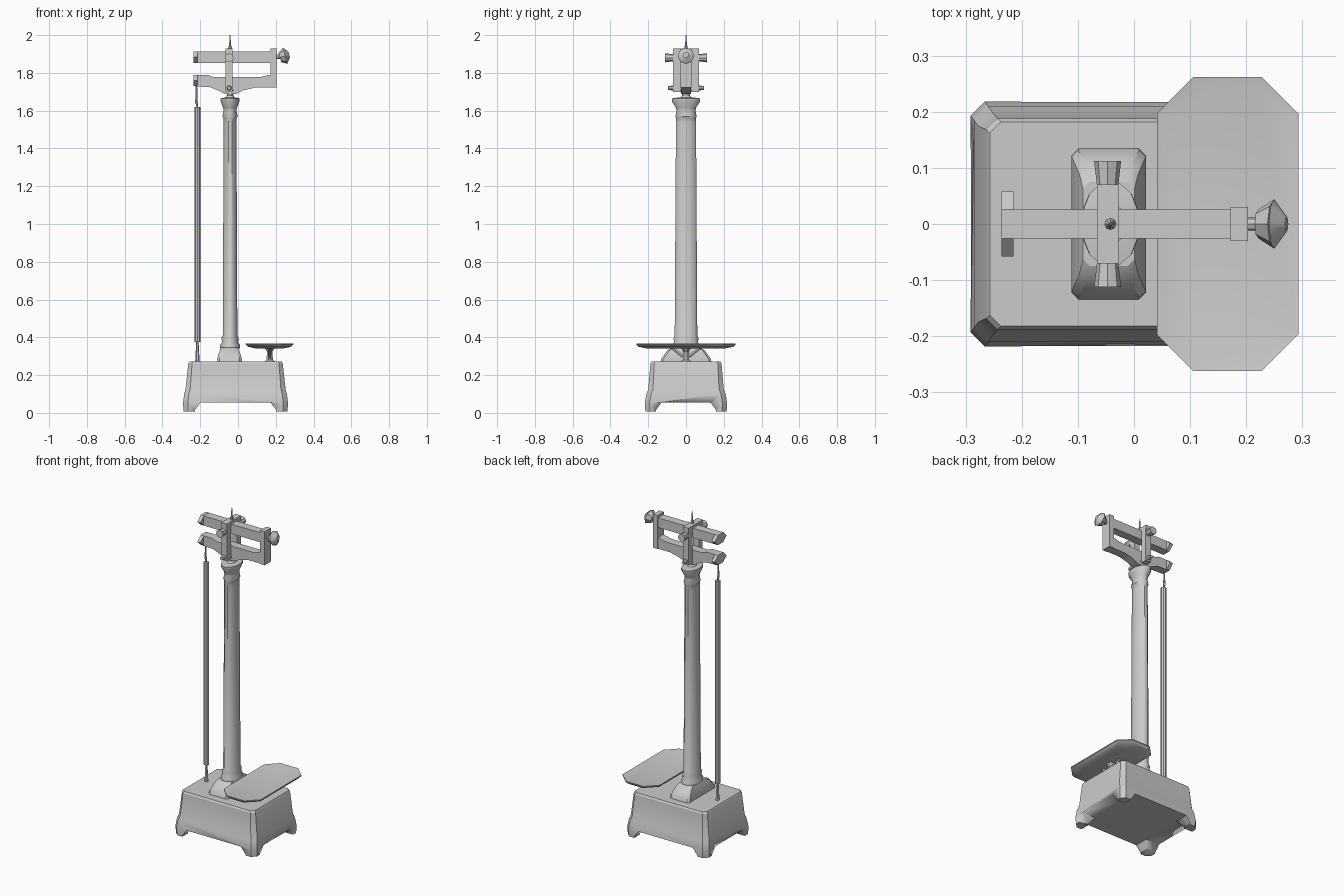
import bpy, bmesh, math
from mathutils import Vector

cube = bpy.data.objects.get("Cube")
if cube:
    bpy.data.objects.remove(cube, do_unlink=True)

grey = bpy.data.materials.new("light grey metal")
grey.use_nodes = True
COLOUR = (0.6, 0.6, 0.6, 1)
grey.diffuse_color = COLOUR
grey.node_tree.nodes["Principled BSDF"].inputs["Base Color"].default_value = COLOUR

CX = -0.042  # column axis


def make(name, bm, smooth=30):
    bmesh.ops.recalc_face_normals(bm, faces=bm.faces)
    mesh = bpy.data.meshes.new(name)
    bm.to_mesh(mesh)
    bm.free()
    mesh.materials.append(grey)
    obj = bpy.data.objects.new(name, mesh)
    bpy.context.collection.objects.link(obj)
    bpy.ops.object.select_all(action='DESELECT')
    obj.select_set(True)
    bpy.context.view_layer.objects.active = obj
    bpy.ops.object.shade_smooth_by_angle(angle=math.radians(smooth))
    return obj


def loft(name, rings, smooth=30):
    """Skin a stack of equal-length rings and cap both ends."""
    bm = bmesh.new()
    loops = [[bm.verts.new(p) for p in ring] for ring in rings]
    n = len(loops[0])
    for a, b in zip(loops, loops[1:]):
        for i in range(n):
            bm.faces.new((a[i], a[(i + 1) % n], b[(i + 1) % n], b[i]))
    bm.faces.new(loops[0])
    bm.faces.new(loops[-1])
    return make(name, bm, smooth)


def oct_ring(cx, hx, hy, z, cut):
    """Rectangle with clipped corners."""
    pts = []
    for sx, sy in ((1, 1), (-1, 1), (-1, -1), (1, -1)):
        pair = [(cx + sx * hx, sy * (hy - cut), z), (cx + sx * (hx - cut), sy * hy, z)]
        pts += pair if sx * sy > 0 else pair[::-1]
    return pts


def ellipse(cx, rx, ry, z, n=12):
    return [(cx + rx * math.cos(math.tau * (i + .5) / n),
             ry * math.sin(math.tau * (i + .5) / n), z) for i in range(n)]


def prism(name, outline, half, axis='y'):
    """Extrude an outline symmetrically across y (x,z points) or x (y,z points)."""
    def place(p, d):
        return (p[0], d, p[1]) if axis == 'y' else (d, p[0], p[1])
    return loft(name, [[place(p, d) for p in outline] for d in (-half, half)])


def box(name, x0, x1, y0, y1, z0, z1):
    return loft(name, [[(x0, y0, z), (x1, y0, z), (x1, y1, z), (x0, y1, z)] for z in (z0, z1)])


def rod(name, a, b, r0, r1, sides=8):
    """Tapered bar between two points."""
    a, b = Vector(a), Vector(b)
    q = (b - a).to_track_quat('Z', 'Y')
    circle = [(math.cos(math.tau * i / sides), math.sin(math.tau * i / sides)) for i in range(sides)]
    return loft(name, [[p + q @ Vector((c * r, s * r, 0)) for c, s in circle]
                       for p, r in ((a, r0), (b, r1))])


# Flared base box with arches cut between the four feet
base = loft("base", [oct_ring(-0.013, hx, hy, z, cut) for hx, hy, z, cut in (
    (.275, .215, .008, .025), (.278, .218, .05, .025), (.272, .21, .1, .025),
    (.265, .2, .125, .025), (.25, .188, .262, .02), (.244, .182, .272, .02))], 25)


def arch(c, w, z=0.055):
    return [(c - w - .03, -.05), (c - w - .03, .015), (c - w, z),
            (c + w, z), (c + w + .03, .015), (c + w + .03, -.05)]


for cutter in (prism("arch_cutter_front", arch(-.013, .185), .5),
               prism("arch_cutter_side", arch(0, .13), .5, 'x')):
    cutter.hide_render = True
    mod = base.modifiers.new("arch", 'BOOLEAN')
    mod.operation = 'DIFFERENCE'
    mod.solver = 'EXACT'
    mod.object = cutter
    bpy.context.view_layer.objects.active = base
    bpy.ops.object.modifier_apply(modifier=mod.name)
    bpy.data.objects.remove(cutter, do_unlink=True)

# Plinth under the column
loft("plinth", [oct_ring(-.045, hx, hy, z, .012) for hx, hy, z in (
    (.066, .135, .268), (.066, .132, .285), (.052, .1, .33), (.046, .075, .345))])

# Column with foot moulding and flared capital
loft("column", [ellipse(CX, rx, ry, z) for rx, ry, z in (
    (.054, .075, .34), (.054, .075, .36), (.044, .066, .375), (.047, .068, .395),
    (.04, .062, .41), (.035, .055, 1.54), (.035, .055, 1.56), (.042, .058, 1.57),
    (.035, .052, 1.6), (.038, .055, 1.615), (.052, .078, 1.65), (.052, .078, 1.665),
    (.026, .04, 1.67))], 40)
loft("neck", [ellipse(CX, r, r * 1.2, z) for r, z in (
    (.028, 1.665), (.018, 1.68), (.018, 1.695), (.03, 1.71))])

# Oval weighing pan on a short stalk
loft("pan", [oct_ring(.167, .126 - d, .262 - d, z, .065) for d, z in (
    (.05, .342), (.012, .35), (0, .362), (0, .368), (.008, .366))])
loft("pan_stalk", [ellipse(.168, r, r, z, 8) for r, z in (
    (.035, .27), (.018, .28), (.016, .325), (.03, .345))])
for s in (-1, 1):
    rod("pan_bracket", (.168, s * .01, .295), (.168, s * .08, .347), .011, .007, 6)

# Lower beam with a sagging belly, upper beam and end post
prism("lower_beam", [(-.225, 1.79), (-.225, 1.728), (-.15, 1.725), (-.1, 1.705),
                     (-.07, 1.688), (-.01, 1.688), (.03, 1.708), (.09, 1.722),
                     (.2, 1.722), (.2, 1.79), (.165, 1.79), (.12, 1.778),
                     (-.13, 1.778), (-.16, 1.79)], .026)
box("upper_beam", -.215, .18, -.026, .026, 1.853, 1.912)
box("end_post", .172, .203, -.03, .03, 1.722, 1.928)

# Yoke straddling both beams
for s in (-1, 1):
    y0, y1 = sorted((s * .03, s * .068))
    box("yoke_cheek", -.066, -.028, y0, y1, 1.7, 1.91)
    rod("yoke_knob", (-.047, s * .06, 1.88), (-.047, s * .112, 1.88), .018, .024)
    rod("yoke_foot", (-.047, s * .06, 1.72), (-.047, s * .095, 1.72), .014, .01)
box("yoke_bridge", -.066, -.028, -.07, .07, 1.905, 1.928)
rod("finial", (CX, 0, 1.925), (CX, 0, 1.955), .011, .004)
rod("finial_tip", (CX, 0, 1.95), (CX, 0, 2.0), .005, .002)

# Beam end plates and the adjusting weight
for z in (1.883, 1.76):
    loft("left_end_plate", [[(x, y, z + h) for y, h in (
        (-.058, 0), (-.026, -.03), (.026, -.03), (.058, 0), (.026, .03), (-.026, .03))]
        for x in (-.236, -.215)])
rod("weight_screw", (.19, 0, 1.885), (.25, 0, 1.885), .012, .012)
rod("adjusting_weight", (.222, 0, 1.882), (.25, 0, 1.89), .026, .044)
rod("weight_cap", (.25, 0, 1.89), (.272, 0, 1.895), .044, .014)

# Hanging draw rod with hooks
rod("draw_rod", (-.215, 0, .375), (-.215, 0, 1.62), .016, .016)
rod("upper_hook", (-.22, 0, 1.64), (-.22, 0, 1.73), .007, .004, 6)
rod("upper_hook_link", (-.215, 0, 1.615), (-.22, 0, 1.65), .004, .008, 6)
rod("lower_hook", (-.215, 0, .268), (-.215, 0, .38), .012, .006, 6)
